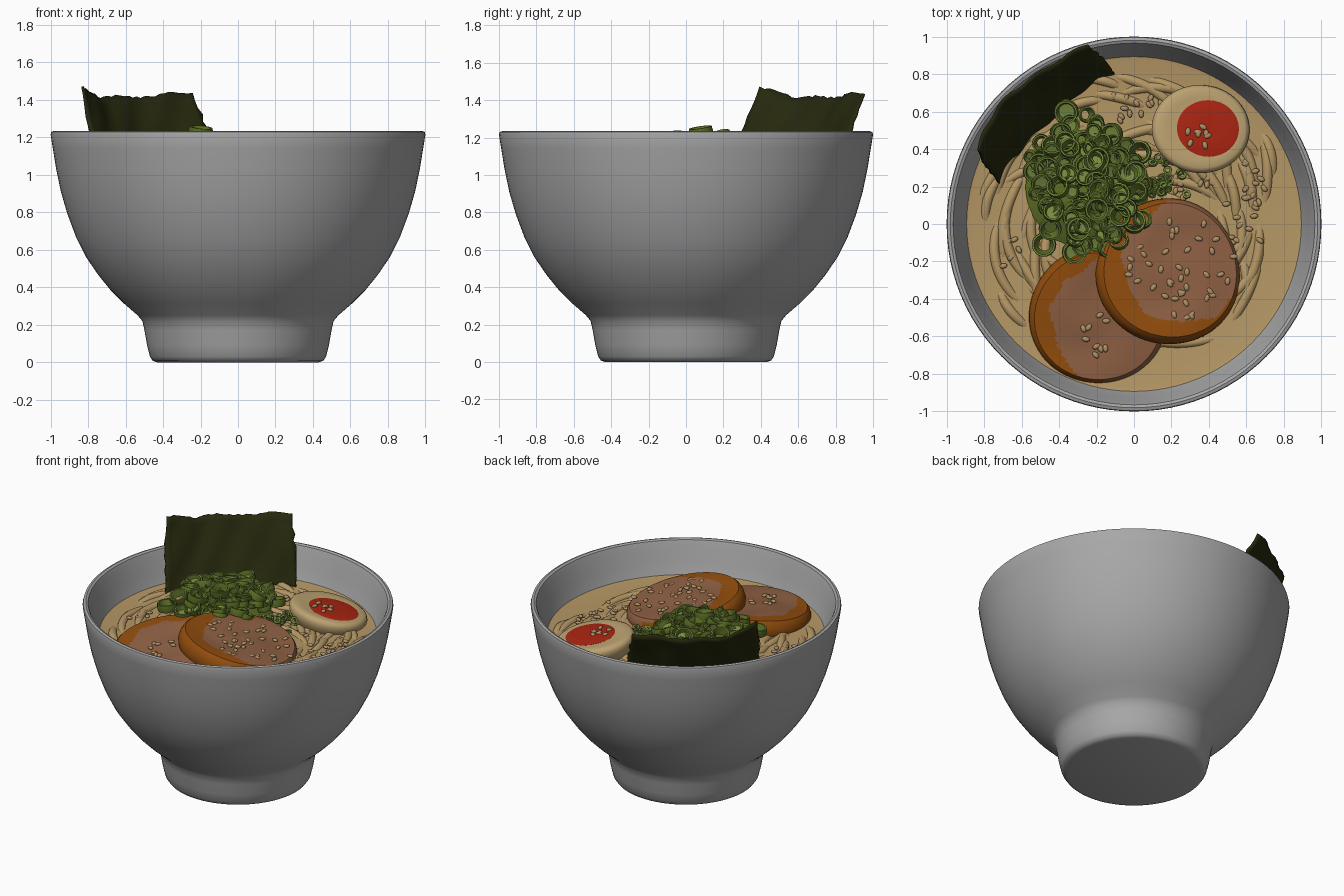
import bpy, bmesh, math, random
from math import sin, cos, pi, radians
from mathutils import Matrix, Vector, Euler

random.seed(4)
if "Cube" in bpy.data.objects:
    bpy.data.objects.remove(bpy.data.objects["Cube"])


def material(name, r, g, b):
    m = bpy.data.materials.new(name)
    m.use_nodes = True
    m.diffuse_color = (r, g, b, 1)
    bsdf = next(n for n in m.node_tree.nodes if n.type == 'BSDF_PRINCIPLED')
    bsdf.inputs["Base Color"].default_value = (r, g, b, 1)
    return m


GREY = material("bowl grey", .39, .39, .39)
BROTH = material("broth tan", .46, .31, .13)
WHITE = material("egg cream", .50, .36, .165)
YOLK = material("yolk red", .40, .018, .006)
MEAT = material("meat brown", .28, .12, .058)
RIND = material("rind orange", .29, .075, .004)
GREEN = material("onion green", .105, .155, .018)
PALE = material("onion pale green", .18, .26, .05)
DARK = material("seaweed dark", .019, .021, .004)
SEED = material("seed tan", .42, .28, .13)
SOUP_Z = 1.01


def lathe(bm, profile, steps, matrix=Matrix(), mats=None, closed=False):
    """Revolve an (r, z) profile around z; mats gives one index per segment."""
    rings = []
    for r, z in profile:
        n = 1 if r == 0 else steps
        rings.append([bm.verts.new(matrix @ Vector((r * cos(2 * pi * i / steps), r * sin(2 * pi * i / steps), z)))
                      for i in range(n)])
    if closed:
        rings.append(rings[0])
    for k in range(len(rings) - 1):
        a, b = rings[k], rings[k + 1]
        for i in range(steps):
            j = (i + 1) % steps
            quad = [a[i % len(a)], a[j % len(a)], b[j % len(b)], b[i % len(b)]]
            f = bm.faces.new(list(dict.fromkeys(quad)))
            f.material_index = mats[k] if mats else 0


def finish(name, bm, mats, angle=40):
    bmesh.ops.recalc_face_normals(bm, faces=bm.faces[:])
    me = bpy.data.meshes.new(name)
    bm.to_mesh(me)
    bm.free()
    for m in mats:
        me.materials.append(m)
    me.shade_smooth()
    me.set_sharp_from_angle(angle=radians(angle))
    ob = bpy.data.objects.new(name, me)
    bpy.context.collection.objects.link(ob)
    return ob


def turned(name, profile, mat, steps=64, matrix=Matrix()):
    bm = bmesh.new()
    lathe(bm, profile, steps, matrix)
    return finish(name, bm, [mat])


def tilted(x, y, z, rx, ry):
    return Matrix.Translation((x, y, z)) @ Euler((rx, ry, 0)).to_matrix().to_4x4()


# Bowl: foot, flared wall, rounded rim and inner wall
turned("bowl", [(0, 0), (.43, 0), (.455, .008), (.47, .03), (.485, .09), (.499, .17), (.51, .22),
                (.535, .25), (.61, .315), (.68, .385), (.745, .465), (.81, .56), (.865, .67), (.91, .79),
                (.945, .91), (.97, 1.03), (.988, 1.14), (1, 1.215), (.996, 1.23), (.98, 1.235),
                (.965, 1.228), (.95, 1.19), (.925, 1.1), (.888, 1.0), (.82, .85), (.65, .6), (.4, .4), (0, .33)],
       GREY, 96)

# Broth
turned("broth", [(0, SOUP_Z), (.6, SOUP_Z), (.875, SOUP_Z), (.893, SOUP_Z + .004), (.86, .95), (0, .95)], BROTH, 96)

# Noodles: long, mostly sunk strands that drift around the bowl
cu = bpy.data.curves.new("noodles", 'CURVE')
cu.dimensions = '3D'
cu.bevel_depth = .028
cu.bevel_resolution = 3
for n in range(95):
    ang, rad = random.uniform(0, 2 * pi), random.uniform(.4, .8)
    p = Vector((rad * cos(ang), rad * sin(ang)))
    heading, bend = ang + pi / 2 + random.uniform(-.6, .6), random.uniform(.05, .16)
    path = []
    for i in range(random.randint(7, 14)):
        if p.length > .85:
            break
        path.append(p.copy())
        p = p + .055 * Vector((cos(heading), sin(heading)))
        heading += bend
    if len(path) > 4:
        sp = cu.splines.new('NURBS')
        sp.points.add(len(path) - 1)
        sp.use_endpoint_u = True
        sp.resolution_u = 3
        for i, (q, co) in enumerate(zip(sp.points, path)):
            arch = sin(pi * i / (len(path) - 1))
            q.co = (co.x, co.y, SOUP_Z - .045 + .04 * arch, 1)
cu.materials.append(BROTH)
bpy.context.collection.objects.link(bpy.data.objects.new("noodles", cu))


# Meat slices: rounded pucks, rind colour outside an offset wavy disc on top
def slice_of_meat(name, radius, matrix, offset, meat_radius):
    bm = bmesh.new()
    prof = [(0, -.15), (radius * .9, -.15), (radius * .97, -.12), (radius, -.08), (radius * .99, -.045),
            (radius * .96, -.015)]
    prof += [(radius * .92 * (1 - i / 24), .002) for i in range(24)] + [(0, 0)]
    lathe(bm, prof, 128)
    for v in bm.verts:
        a, d = math.atan2(v.co.y, v.co.x), v.co.xy.length
        v.co.xy *= 1 + .012 * sin(3 * a + radius * 9)
        if v.co.z > -.05:
            v.co.z += .006 * sin(14 * d + 2 * a) * min(1, d * 5)
    for f in bm.faces:
        c = f.calc_center_median()
        d = c.xy - Vector(offset)
        a = math.atan2(d.y, d.x)
        inside = d.length < meat_radius + .012 * sin(5 * a) + .006 * sin(11 * a)
        f.material_index = 0 if inside and c.z > -.035 else 1
    finish(name, bm, [MEAT, RIND]).matrix_world = matrix


slice_of_meat("lower_meat_slice", .37, tilted(-.19, -.495, 1.085, .12, 0), (.085, -.02), .335)
slice_of_meat("upper_meat_slice", .39, tilted(.195, -.25, 1.125, -.08, .18), (.065, .045), .325)

# Egg half with yolk plate
egg = tilted(.36, .51, 1.1, -.11, .15) @ Matrix.Diagonal((1.06, .95, 1, 1))
turned("egg_white", [(0, -.2), (.13, -.18), (.21, -.12), (.242, -.065), (.249, -.03), (.24, -.008),
                     (.222, .002), (.18, -.001), (0, -.004)], WHITE, 56, egg)
turned("egg_yolk", [(0, .006), (.08, .005), (.14, .003), (.16, -.001), (.158, -.006), (0, -.006)], YOLK, 32,
       egg @ Matrix.Translation((.035, 0, 0)))

# Seaweed sheet: curved, leaning outward, with crumpled ragged edges
top = [Vector(p) for p in ((-.84, .40), (-.69, .785), (-.23, .95))]
low = [Vector(p) for p in ((-.72, .20), (-.475, .625), (-.10, .80))]


def bezier(p, t):
    return p[0] * (1 - t) ** 2 + p[1] * 2 * t * (1 - t) + p[2] * t * t


bm = bmesh.new()
NU, NV = 30, 12
grid = []
for i in range(NU + 1):
    t, column = i / NU, []
    for j in range(NV + 1):
        s = j / NV
        t2 = t + (random.uniform(-.012, .012) if i in (0, NU) else 0)
        xy = bezier(low, t2).lerp(bezier(top, t2), s)
        xy += Vector((-.7, .7)) * (.009 * sin(9 * t + 5 * s) + .007 * sin(23 * t - 7 * s))
        z = .99 + s * (.425 + .055 * (1 - t) ** 8 + .02 * t ** 4 + .008 * sin(17 * t))
        if j == NV:
            z += random.uniform(-.008, .008)
        column.append(bm.verts.new((xy.x, xy.y, z)))
    grid.append(column)
for i in range(NU):
    for j in range(NV):
        bm.faces.new((grid[i][j], grid[i + 1][j], grid[i + 1][j + 1], grid[i][j + 1]))
sheet = finish("seaweed_sheet", bm, [DARK])
solid = sheet.modifiers.new("thickness", 'SOLIDIFY')
solid.thickness, solid.offset = .014, 0


# Spring onion heap: higher toward the meat, cut rings with pale cups
def heap_height(x, y):
    d = Vector((x + .24, y - .1)).length
    return 1.04 + .15 * max(0, 1 - (d / .5) ** 2)


turned("onion_mound", [(0, .1), (.12, .085), (.22, .05), (.33, -.03), (0, -.06)], GREEN, 24,
       tilted(-.25, .2, 1.06, -.12, 0))
bm = bmesh.new()


def onion(x, y, z, r, tilt):
    m = tilted(x, y, z, random.uniform(-tilt, tilt), random.uniform(-tilt, tilt))
    h = r * .38
    prof = [(r * .5, -h), (r * .92, -h), (r, 0), (r * .95, h), (r * .8, h), (r * .66, 0)]
    lathe(bm, prof, 14, m, [0, 0, 0, 1, 0, 0], True)
    if random.random() < .7:
        lathe(bm, [(0, -h * .3), (r * .72, -h * .1), (r * .5, -h * .9), (0, -h)], 14, m, [1, 0, 0])


COUNT = 88
for n in range(COUNT):
    d, a = math.sqrt((n + .5) / COUNT), n * 2.4
    x = -.25 + .31 * d * cos(a) + random.uniform(-.03, .03)
    y = .22 + .36 * d * sin(a) - .06 * d * cos(a) + random.uniform(-.03, .03)
    onion(x, y, heap_height(x, y) + random.uniform(-.01, .02), random.uniform(.038, .065), .5)
for x, y, z in ((-.19, .35, 1.17), (-.3, -.03, 1.2), (-.47, .3, 1.13), (-.2, .08, 1.23),
                (.03, .38, 1.1), (-.36, .6, 1.08), (-.48, -.11, 1.12), (-.32, -.15, 1.13)):
    onion(x, y, z, .066, .25)
finish("onion_rings", bm, [GREEN, PALE])

# Small pale onion bits beside the heap
bm = bmesh.new()
for n in range(34):
    m = tilted(random.gauss(.14, .06), random.gauss(.23, .05), random.uniform(1.03, 1.08),
               random.uniform(-1, 1), random.uniform(-1, 1))
    lathe(bm, [(.012, -.008), (.024, -.008), (.024, .008), (.012, .008)], 8, m, None, True)
finish("onion_bits", bm, [PALE])

# Sesame seeds: centre, spread, count, height and slopes of the surface below
bm = bmesh.new()
FLOAT = SOUP_Z + .012
for cx, cy, sx, sy, count, z, dx, dy in ((.25, -.22, .29, .29, 42, 1.116, -.18, -.08),
                                         (-.2, -.55, .08, .16, 9, 1.084, 0, .12),
                                         (.35, .47, .07, .06, 8, 1.112, -.15, -.11),
                                         (.6, .08, .12, .25, 24, FLOAT, 0, 0), (0, .62, .16, .09, 12, FLOAT, 0, 0),
                                         (-.68, -.15, .08, .12, 6, FLOAT, 0, 0), (.3, .2, .14, .07, 14, FLOAT, 0, 0)):
    for n in range(count):
        a, d = random.uniform(0, 2 * pi), math.sqrt(random.random())
        ox, oy = sx * d * cos(a), sy * d * sin(a)
        m = Matrix.Translation((cx + ox, cy + oy, z + dx * ox + dy * oy)) @ Matrix.Rotation(random.uniform(0, pi), 4, 'Z')
        bmesh.ops.create_icosphere(bm, subdivisions=2, radius=1, matrix=m @ Matrix.Diagonal((.022, .014, .01, 1)))
finish("sesame_seeds", bm, [SEED])
